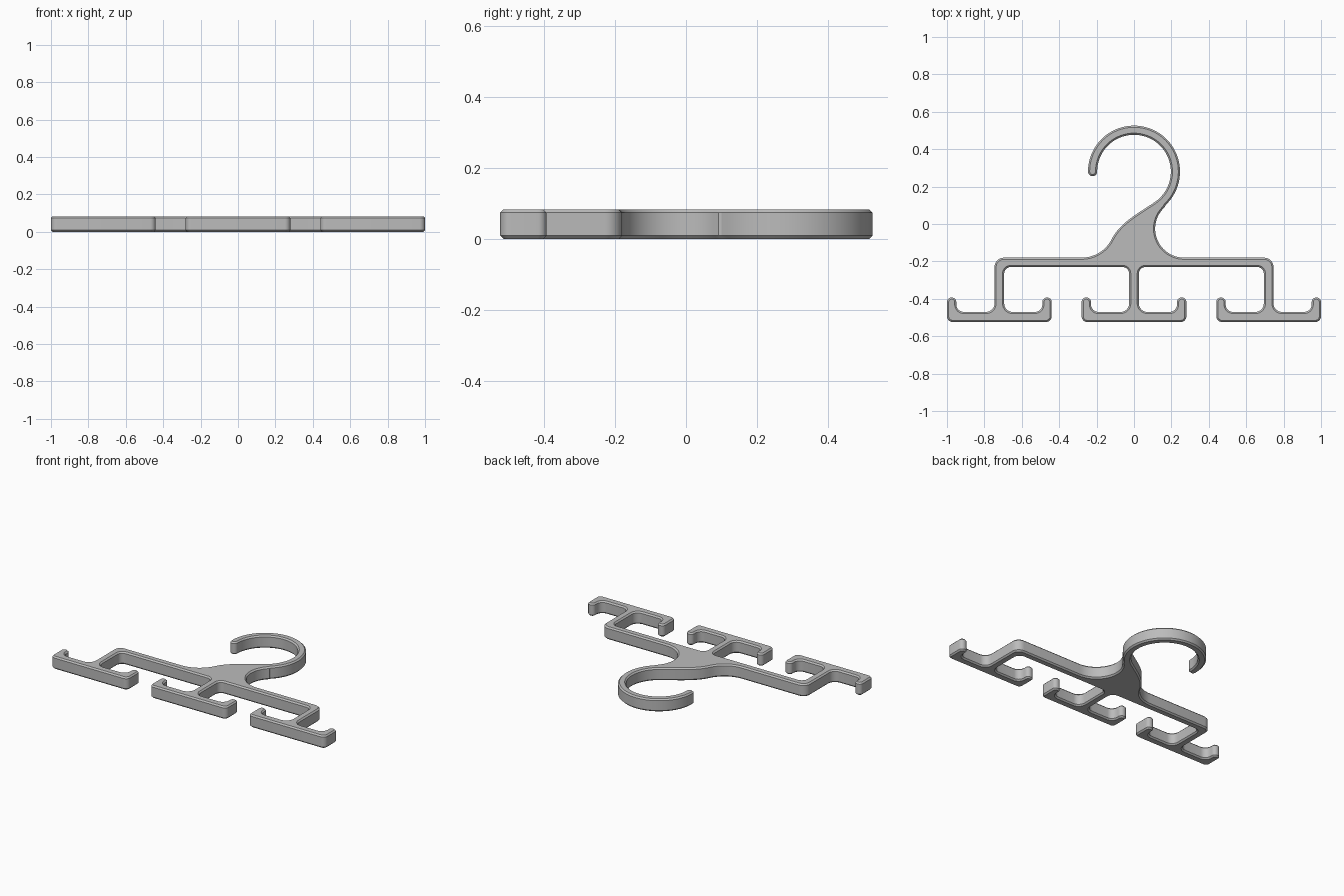
import bpy
import bmesh
from math import sin, cos, radians
from mathutils import Vector, geometry

cube = bpy.data.objects.get("Cube")
if cube:
    bpy.data.objects.remove(cube, do_unlink=True)

THICK, CHAMFER = 0.083, 0.009
BAR_TOP, BAR_LOW = -0.18, -0.23
FLOOR, BASE, LIP = -0.47, -0.524, -0.393
POST = 0.026            # half width of each post
TRAY = 0.28             # half width of each tray
SIDE = 0.72             # x of the outer posts


def arc(cx, cy, r, a0, a1, steps):
    """Points on a circle from angle a0 to a1, in degrees."""
    angles = [radians(a0 + (a1 - a0) * i / steps) for i in range(steps + 1)]
    return [Vector((cx + r * cos(a), cy + r * sin(a))) for a in angles]


def rounded(corners, steps=8):
    """Open path of (x, y, radius) corners with each corner filleted."""
    pts = []
    for i, (x, y, r) in enumerate(corners):
        p = Vector((x, y))
        if r == 0:
            pts.append(p)
            continue
        u = (Vector(corners[i - 1][:2]) - p).normalized()
        v = (Vector(corners[i + 1][:2]) - p).normalized()
        # all filleted corners are right angles
        c = p + (u + v) * r
        for k in range(steps + 1):
            t = radians(90 * k / steps)
            pts.append(c - v * r * cos(t) - u * r * sin(t))
    return pts


def tray(cx):
    """Corners of a lipped tray hanging below a post."""
    half = [(-POST, FLOOR, 0.045), (-TRAY + 0.05, FLOOR, 0.04),
            (-TRAY + 0.05, LIP, 0.024), (-TRAY, LIP, 0.024), (-TRAY, BASE, 0.03)]
    both = half + [(-x, y, r) for x, y, r in reversed(half)]
    return [(cx + x, y, r) for x, y, r in both]


# Crossbar, posts and trays, running from the neck's left foot to its right foot
frame = [(-0.28, BAR_TOP, 0), (-SIDE - POST, BAR_TOP, 0.05)]
frame += tray(-SIDE)
frame += [(-SIDE + POST, BAR_LOW, 0.035), (-POST, BAR_LOW, 0.035)]
frame += tray(0)
frame += [(POST, BAR_LOW, 0.035), (SIDE - POST, BAR_LOW, 0.035)]
frame += tray(SIDE)
frame += [(SIDE + POST, BAR_TOP, 0.05), (0.268, BAR_TOP, 0)]
outline = rounded(frame)

# Neck right side, hook outside, round tip, hook inside
outline += arc(0.268, -0.025, 0.155, 270, 131, 24)[1:]
outline += arc(0, 0.28, 0.246, -47, 180, 48)
outline += arc(-0.2215, 0.28, 0.0245, 180, 360, 10)[1:]
inside = arc(0, 0.28, 0.197, 180, -55, 44)[1:]
outline += inside

# Neck left side: shoulder curve, then a fillet into the crossbar
foot = arc(-0.28, 0.0, 0.18, -27, -90, 12)
shoulder = geometry.interpolate_bezier(
    inside[-1], Vector((0.031, 0.062)), Vector((-0.075, 0.009)), foot[0], 16)
outline += [Vector(p[:2]) for p in shoulder[1:]] + foot[1:-1]

# Extrude the outline into a flat plate
mesh = bpy.data.meshes.new("hanger_body")
bm = bmesh.new()
face = bm.faces.new([bm.verts.new((p.x, p.y, 0)) for p in outline])
new = bmesh.ops.extrude_face_region(bm, geom=[face])["geom"]
bmesh.ops.translate(bm, vec=(0, 0, THICK),
                    verts=[g for g in new if isinstance(g, bmesh.types.BMVert)])
bmesh.ops.recalc_face_normals(bm, faces=bm.faces)
bm.to_mesh(mesh)
bm.free()

hanger = bpy.data.objects.new("hanger_body", mesh)
bpy.context.collection.objects.link(hanger)

# Chamfer the top and bottom rims
bevel = hanger.modifiers.new("rim_chamfer", "BEVEL")
bevel.width = CHAMFER
bevel.segments = 1
bevel.limit_method = "ANGLE"
bevel.angle_limit = radians(60)

# Plain grey plastic
grey = bpy.data.materials.new("grey_plastic")
grey.use_nodes = True
colour = (0.5, 0.5, 0.5, 1)
grey.diffuse_color = colour
grey.node_tree.nodes["Principled BSDF"].inputs["Base Color"].default_value = colour
mesh.materials.append(grey)

# Smooth walls with crisp chamfer lines
bpy.ops.object.select_all(action="DESELECT")
hanger.select_set(True)
bpy.context.view_layer.objects.active = hanger
bpy.ops.object.modifier_apply(modifier="rim_chamfer")
bpy.ops.object.shade_smooth_by_angle(angle=radians(30))
